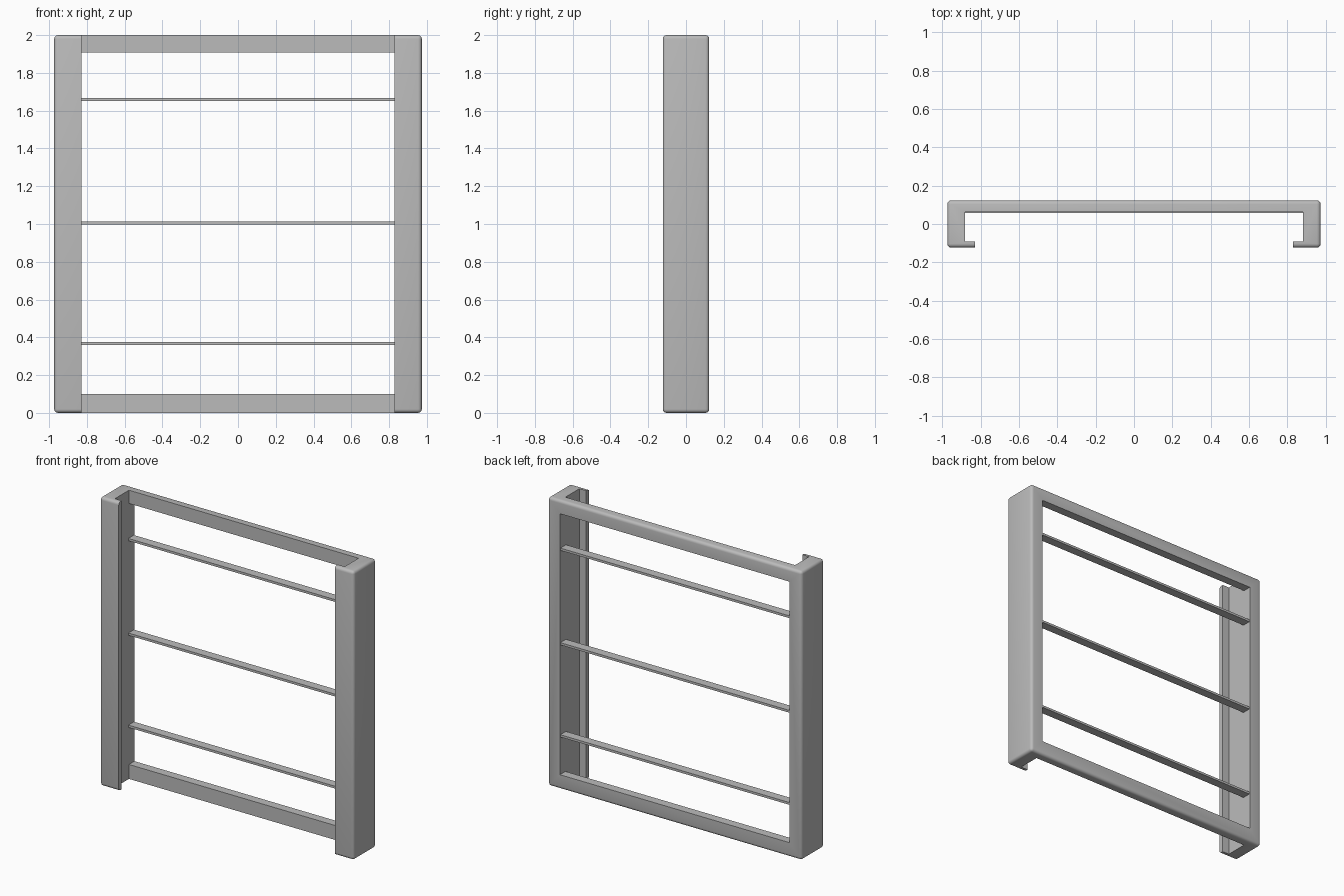
import bpy
import bmesh

if "Cube" in bpy.data.objects:
    bpy.data.objects.remove(bpy.data.objects["Cube"], do_unlink=True)

# Overall dimensions
HALF_W, HALF_D, HEIGHT = 0.973, 0.123, 2.0
INNER_X, LIP_X = 0.88, 0.828
RAIL_Y, LIP_Y = 0.063, -0.09
ROUND = 0.02

# Material
grey = bpy.data.materials.new("Plain grey")
grey.use_nodes = True
colour = (0.5, 0.5, 0.5, 1)
grey.diffuse_color = colour
grey.node_tree.nodes["Principled BSDF"].inputs["Base Color"].default_value = colour


def add_object(name, bm):
    mesh = bpy.data.meshes.new(name)
    bm.normal_update()
    bm.to_mesh(mesh)
    bm.free()
    mesh.materials.append(grey)
    obj = bpy.data.objects.new(name, mesh)
    bpy.context.collection.objects.link(obj)
    return obj


def box(name, low, high):
    bm = bmesh.new()
    bmesh.ops.create_cube(bm, size=1)
    for v in bm.verts:
        for i in range(3):
            v.co[i] = (low[i] + high[i]) / 2 + v.co[i] * (high[i] - low[i])
    return add_object(name, bm)


# Frame: channel outline extruded upwards, outer edges rounded
half = [(LIP_X, -HALF_D), (HALF_W, -HALF_D), (HALF_W, HALF_D)]
inner = [(LIP_X, LIP_Y), (INNER_X, LIP_Y), (INNER_X, RAIL_Y)]
outer = half + [(-x, y) for x, y in reversed(half)]
outline = outer + [(-x, y) for x, y in inner] + list(reversed(inner))

bm = bmesh.new()
base = bm.faces.new([bm.verts.new((x, y, 0)) for x, y in outline])
top = bmesh.ops.extrude_face_region(bm, geom=[base])["geom"]
for v in top:
    if isinstance(v, bmesh.types.BMVert):
        v.co.z = HEIGHT
bmesh.ops.recalc_face_normals(bm, faces=bm.faces)


def is_outer(v):
    return abs(v.co.x) > HALF_W - 0.001 or abs(v.co.y) > HALF_D - 0.001


rounded = []
for e in bm.edges:
    a, b = e.verts
    lip_end = abs(a.co.x) < INNER_X and abs(b.co.x) < INNER_X
    if is_outer(a) and is_outer(b) and not lip_end:
        rounded.append(e)
bmesh.ops.bevel(bm, geom=rounded, offset=ROUND, segments=4, profile=0.5,
                affect='EDGES', clamp_overlap=True)
frame = add_object("frame", bm)

# Opening between the top and bottom rails
cutter = box("opening_cutter", (-INNER_X, RAIL_Y - 0.1, 0.1), (INNER_X, 0.3, 1.908))
cutter.hide_render = True
cut = frame.modifiers.new("Opening", 'BOOLEAN')
cut.operation = 'DIFFERENCE'
cut.solver = 'EXACT'
cut.object = cutter
bpy.context.view_layer.objects.active = frame
frame.select_set(True)
bpy.ops.object.modifier_apply(modifier=cut.name)
bpy.data.objects.remove(cutter, do_unlink=True)
bpy.ops.object.shade_smooth_by_angle(angle=0.6)

# Thin crossbars
for name, z in (("lower", 0.367), ("middle", 1.005), ("upper", 1.66)):
    box(name + "_crossbar", (-INNER_X - 0.01, RAIL_Y - 0.006, z - 0.008),
        (INNER_X + 0.01, HALF_D - 0.005, z + 0.008))
